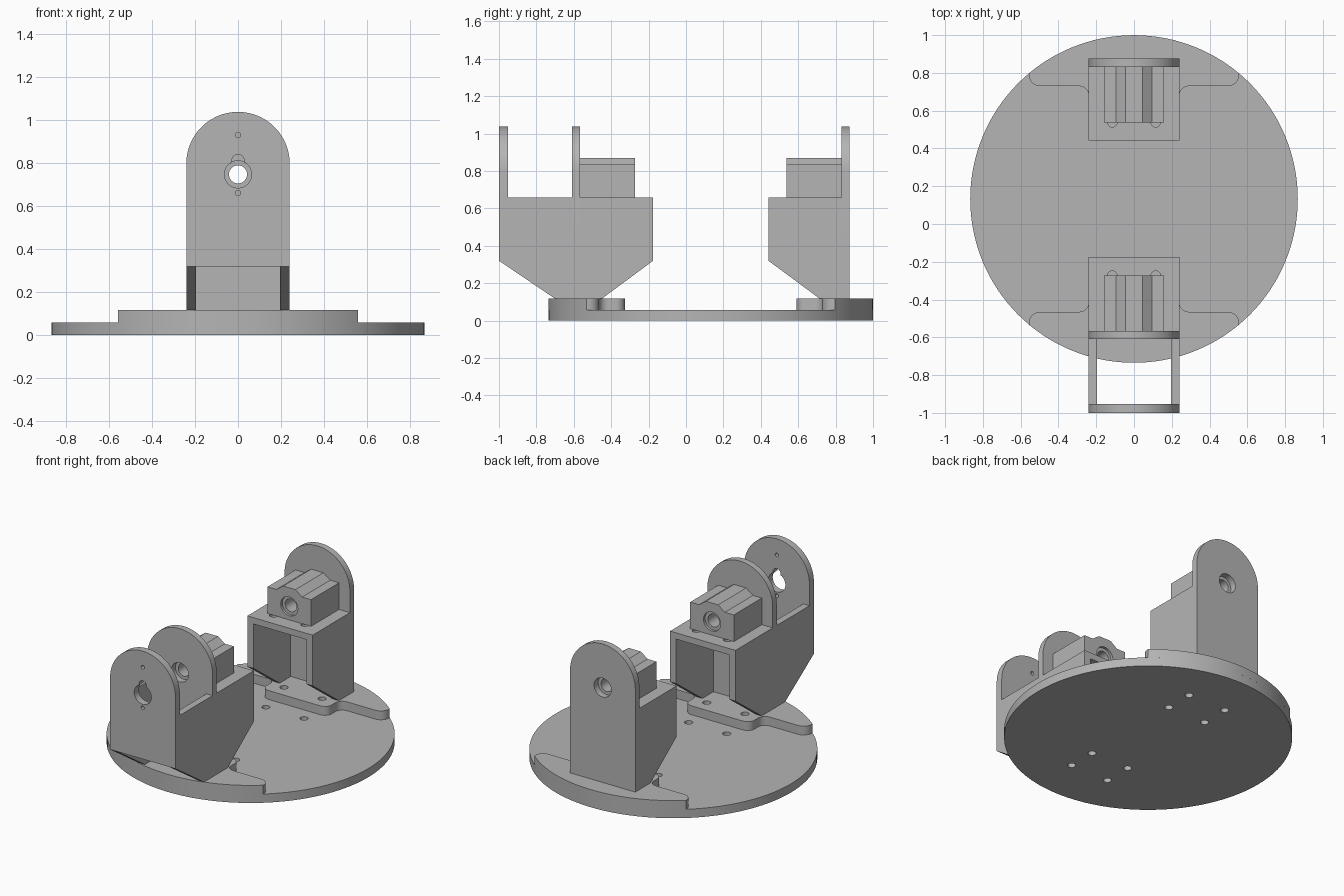
import bpy, bmesh, math
from mathutils import Vector
from mathutils.geometry import interpolate_bezier

cube = bpy.data.objects.get("Cube")
if cube:
    bpy.data.objects.remove(cube, do_unlink=True)

grey = bpy.data.materials.new("plain grey")
grey.use_nodes = True
COLOR = (0.46, 0.46, 0.46, 1)
grey.diffuse_color = COLOR
grey.node_tree.nodes["Principled BSDF"].inputs["Base Color"].default_value = COLOR

MID_Y = 0.1325      # middle of the base disc
BASE_TOP, MOUNT_TOP, SHELF_TOP = 0.058, 0.117, 0.657
HALF, INNER = 0.24, 0.195   # bracket half width, inside of its side walls
AXLE_Z = 0.747


def arc(cx, cy, r, start=0, end=360, n=32):
    """Points on an arc; a full circle does not repeat its first point."""
    steps = n if end - start >= 360 else n - 1
    return [(cx + r * math.cos(math.radians(start + (end - start) * i / steps)),
             cy + r * math.sin(math.radians(start + (end - start) * i / steps)))
            for i in range(n)]


def rounded(corners):
    """Polygon from (x, y, radius) corners."""
    out = []
    for i, (x, y, r) in enumerate(corners):
        p = Vector((x, y))
        if r == 0:
            out.append((x, y))
            continue
        a = p + (Vector(corners[i - 1][:2]) - p).normalized() * r
        b = p + (Vector(corners[(i + 1) % len(corners)][:2]) - p).normalized() * r
        out += [tuple(q) for q in interpolate_bezier(a, a.lerp(p, 0.55), b.lerp(p, 0.55), b, 8)]
    return out


def plate(name, plane, low, high, outline, holes=(), flip=False):
    """Flat part: outline with holes, drawn in a plane and extruded from low to high."""
    curve = bpy.data.curves.new(name, "CURVE")
    curve.dimensions, curve.fill_mode = "2D", "BOTH"
    curve.extrude = (high - low) / 2
    for loop in [outline, *holes]:
        spline = curve.splines.new("POLY")
        spline.points.add(len(loop) - 1)
        for point, (u, v) in zip(spline.points, loop):
            point.co = (u, v, 0, 1)
        spline.use_cyclic_u = True
    helper = bpy.data.objects.new(name + " outline", curve)
    bpy.context.collection.objects.link(helper)
    graph = bpy.context.evaluated_depsgraph_get()
    mesh = bpy.data.meshes.new_from_object(helper.evaluated_get(graph))
    bpy.data.objects.remove(helper, do_unlink=True)

    bm = bmesh.new()
    bm.from_mesh(mesh)
    for vert in bm.verts:
        u, v, w = vert.co
        w += (low + high) / 2
        co = {"xy": (u, v, w), "xz": (u, w, v), "yz": (w, u, v)}[plane]
        y = 2 * MID_Y - co[1] if flip else co[1]
        vert.co = (co[0], y, co[2])
    bmesh.ops.remove_doubles(bm, verts=bm.verts, dist=0.0001)
    bmesh.ops.recalc_face_normals(bm, faces=bm.faces)
    bm.to_mesh(mesh)
    bm.free()
    mesh.name = name
    mesh.materials.clear()
    mesh.materials.append(grey)
    obj = bpy.data.objects.new(name, mesh)
    bpy.context.collection.objects.link(obj)
    bpy.ops.object.select_all(action="DESELECT")
    obj.select_set(True)
    bpy.context.view_layer.objects.active = obj
    bpy.ops.object.shade_smooth_by_angle(angle=math.radians(30))
    return obj


def arch(bottom):
    """Upright plate outline with a half-round top."""
    return [(-HALF, bottom), (HALF, bottom)] + arc(0, 0.797, HALF, 0, 180, 40)


def bolt_holes(*rows):
    return [arc(x, y, 0.025, n=20) for y in rows for x in (-0.14, 0.14)]


# Round base with bolt holes for both mounts
RADIUS = 0.867
OUTER_ROW, INNER_ROW = MID_Y - 0.55, MID_Y - 0.36
rows = [OUTER_ROW, INNER_ROW, 2 * MID_Y - OUTER_ROW, 2 * MID_Y - INNER_ROW]
plate("base_disc", "xy", 0, BASE_TOP, arc(0, MID_Y, RADIUS, n=128), bolt_holes(*rows))

# Outlines shared by both stands
edge = math.degrees(math.acos(0.557 / RADIUS))
rim = [(x, y, 0) for x, y in arc(0, MID_Y, RADIUS, 180 + edge, 360 - edge, 40)]
side = [(0.557, -0.465, 0.06), (HALF, -0.465, 0.05), (HALF, -0.326, 0.05)]
mount = rounded(rim + side + [(-x, y, r) for x, y, r in reversed(side)])

top_half = [(0.16, SHELF_TOP), (0.16, 0.834), (0.095, 0.834), (0.045, 0.87)]
block = top_half + [(-x, z) for x, z in reversed(top_half)]

inner_side = [(-0.45, MOUNT_TOP), (-0.176, 0.32), (-0.176, SHELF_TOP)]
front_side = [(-1, SHELF_TOP), (-1, 0.32), (-0.70, MOUNT_TOP)] + inner_side
back_side = [(-0.61, SHELF_TOP), (-0.61, MOUNT_TOP)] + inner_side

for end, flip, wall in (("front", False, front_side), ("back", True, back_side)):
    # Mount bolted to the base
    plate(end + "_mount", "xy", BASE_TOP, MOUNT_TOP, mount, bolt_holes(OUTER_ROW), flip)
    # Upright plate behind the bearing
    plate(end + "_bearing_plate", "xz", -0.61, -0.567, arch(MOUNT_TOP),
          [arc(0, AXLE_Z, 0.063)], flip)
    # Side walls, open between them
    for hand, low, high in (("right", -HALF, -INNER), ("left", INNER, HALF)):
        plate(f"{end}_{hand}_wall", "yz", low, high, wall, (), flip)
    # Shelf carrying the bearing block
    plate(end + "_shelf", "xy", 0.615, SHELF_TOP,
          [(-INNER, -0.567), (INNER, -0.567), (INNER, -0.176), (-INNER, -0.176)],
          [arc(x, -0.273, 0.025, n=20) for x in (-0.115, 0.115)], flip)
    # Bearing block with a recessed ring round its bore
    plate(end + "_bearing_block", "xz", -0.567, -0.29, block,
          [arc(0, AXLE_Z, 0.042)], flip)
    plate(end + "_bearing_face", "xz", -0.29, -0.273, block,
          [arc(0, AXLE_Z, 0.063)], flip)

# Outer front plate with keyhole and two screw holes
keyhole = arc(0, AXLE_Z, 0.063, 115.2, 424.8, 32) + arc(0, 0.812, 0.028, -16.6, 196.6, 16)
plate("front_outer_plate", "xz", -1, -0.953, arch(0.32),
      [keyhole] + [arc(0, z, 0.012, n=16) for z in (0.93, 0.66)])
